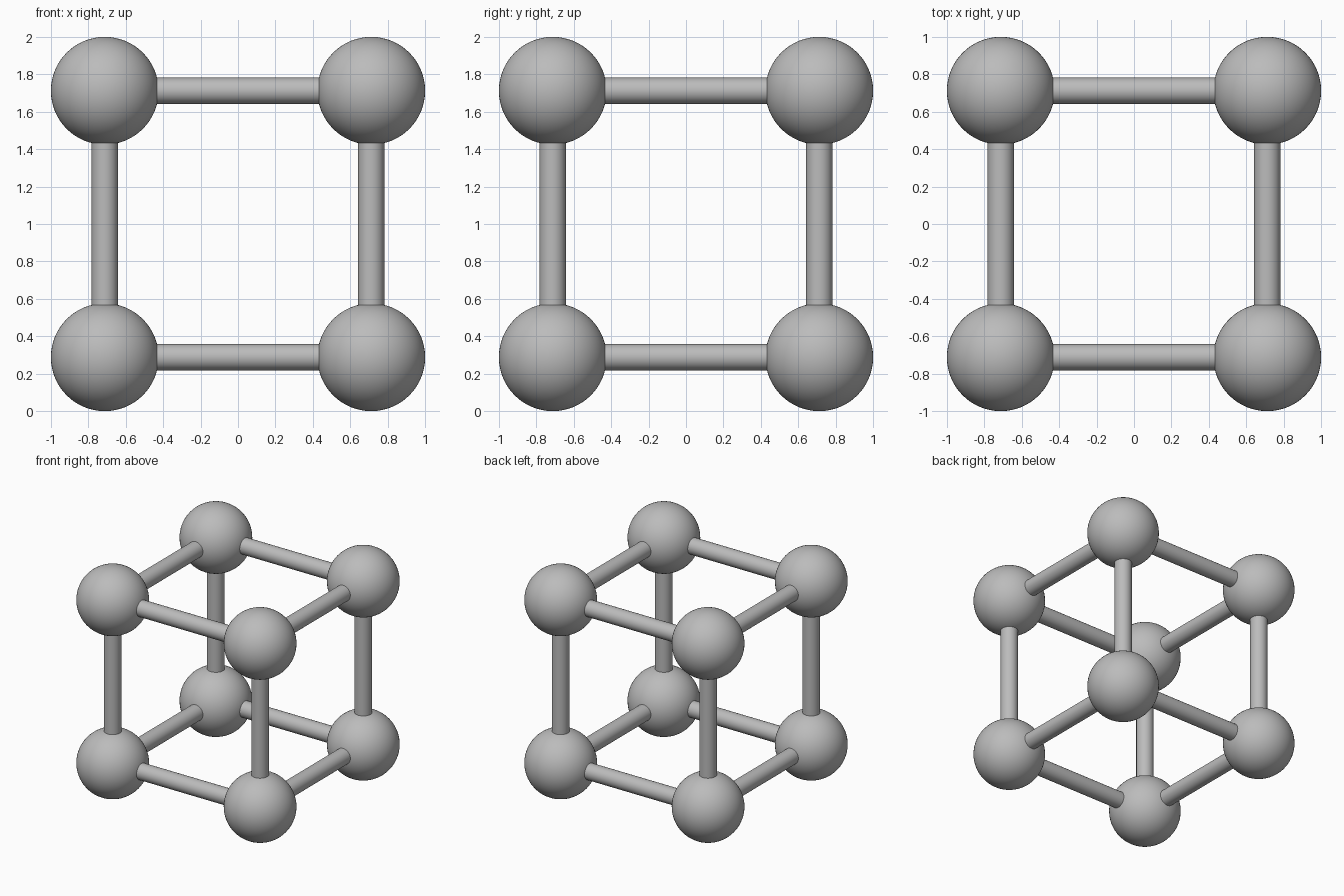
import bpy
import math
from itertools import product
from mathutils import Vector

if "Cube" in bpy.data.objects:
    bpy.data.objects.remove(bpy.data.objects["Cube"], do_unlink=True)

BALL_R = 0.288
ROD_R = 0.07
HALF = 1 - BALL_R          # distance from the centre to each ball
CENTRE = Vector((0, 0, 1))

grey = bpy.data.materials.new("plain_grey")
grey.use_nodes = True
colour = (0.5, 0.5, 0.5, 1)
grey.diffuse_color = colour
grey.node_tree.nodes["Principled BSDF"].inputs["Base Color"].default_value = colour


def finish(name):
    obj = bpy.context.object
    obj.name = name
    obj.data.materials.append(grey)
    bpy.ops.object.shade_smooth_by_angle(angle=math.radians(40))


def side(axis, sign):
    return (("right", "left"), ("front", "back"), ("bottom", "top"))[axis][sign > 0]


# Corner balls
for signs in product((-1, 1), repeat=3):
    bpy.ops.mesh.primitive_uv_sphere_add(
        segments=64, ring_count=32, radius=BALL_R,
        location=CENTRE + Vector(signs) * HALF)
    finish("ball_" + "_".join(side(i, s) for i, s in enumerate(signs)))

# Edge rods, running between ball centres along each axis
turns = ((0, math.pi / 2, 0), (math.pi / 2, 0, 0), (0, 0, 0))
for axis, turn in enumerate(turns):
    others = [i for i in range(3) if i != axis]
    for signs in product((-1, 1), repeat=2):
        offset = Vector((0, 0, 0))
        for i, s in zip(others, signs):
            offset[i] = s * HALF
        bpy.ops.mesh.primitive_cylinder_add(
            vertices=32, radius=ROD_R, depth=2 * HALF,
            location=CENTRE + offset, rotation=turn)
        finish("rod_" + "_".join(side(i, s) for i, s in zip(others, signs)))
